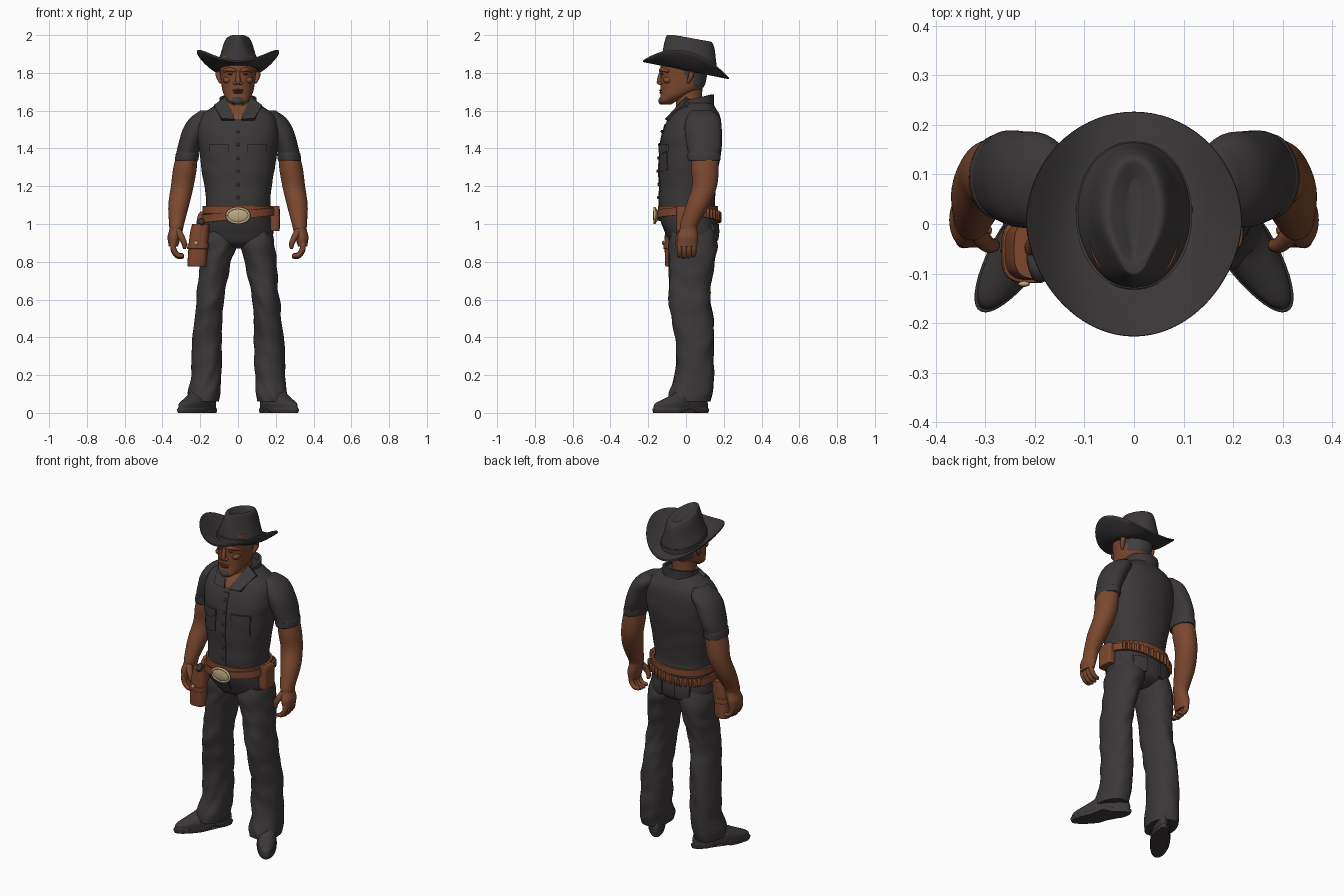
import bpy, bmesh, math
from mathutils import Vector, Matrix, noise
from mathutils.bvhtree import BVHTree

if "Cube" in bpy.data.objects:
    bpy.data.objects.remove(bpy.data.objects["Cube"])

def material(name, rgb):
    m = bpy.data.materials.new(name)
    m.diffuse_color = (*rgb, 1)
    m.use_nodes = True
    m.node_tree.nodes["Principled BSDF"].inputs["Base Color"].default_value = m.diffuse_color
    return m

CLOTH = material("charcoal cloth", (0.045, 0.039, 0.040))
SKIN = material("brown skin", (0.20, 0.065, 0.028))
LIP = material("dark skin", (0.12, 0.036, 0.02))
HAIR = material("grey hair", (0.05, 0.05, 0.053))
LEATHER = material("tan leather", (0.21, 0.062, 0.026))
BRASS = material("pale brass", (0.52, 0.40, 0.22))
METAL = material("dark metal", (0.04, 0.035, 0.035))

# ---------- helpers ----------
def finish(name, bm, mats, rule=None):
    bmesh.ops.recalc_face_normals(bm, faces=bm.faces)
    mats = mats if isinstance(mats, list) else [mats]
    if rule:
        for f in bm.faces:
            f.material_index = rule(f.calc_center_median())
    me = bpy.data.meshes.new(name)
    bm.to_mesh(me)
    bm.free()
    for m in mats:
        me.materials.append(m)
    ob = bpy.data.objects.new(name, me)
    bpy.context.collection.objects.link(ob)
    return ob

def skin(name, rings, mats, s=1, rule=None):
    """Join closed loops of points into one capped surface; s=-1 mirrors x."""
    bm = bmesh.new()
    loops = [[bm.verts.new((p[0] * s, p[1], p[2])) for p in r] for r in rings]
    for a, b in zip(loops, loops[1:]):
        for i in range(len(a)):
            j = (i + 1) % len(a)
            bm.faces.new((a[i], a[j], b[j], b[i]))
    bm.faces.new(loops[0])
    bm.faces.new(loops[-1])
    return finish(name, bm, mats, rule)

def spline(keys, sub):
    k = [Vector(q) for q in keys]
    k = [2 * k[0] - k[1]] + k + [2 * k[-1] - k[-2]]
    out = []
    for i in range(1, len(k) - 2):
        a, b, c, d = k[i - 1:i + 3]
        for j in range(sub):
            t = j / sub
            out.append(0.5 * (2 * b + (c - a) * t + (2 * a - 5 * b + 4 * c - d) * t * t
                              + (3 * b - a - 3 * c + d) * t ** 3))
    return out + [k[-2]]

def oval(a, rx, ry, p):
    c, s = math.sin(a), -math.cos(a)          # angle 0 faces the front
    return (math.copysign(abs(c) ** (2 / p), c) * rx, math.copysign(abs(s) ** (2 / p), s) * ry)

def loft(name, keys, mats, s=1, n=40, sub=5, p=2.0, warp=None, fold=0, rule=None):
    """Horizontal ovals given as (z, x, y, rx, ry), smoothly interpolated."""
    rings = []
    for z, x, y, rx, ry in spline(keys, sub):
        ring = []
        for i in range(n):
            a = math.tau * i / n
            ox, oy = oval(a, rx, ry, p)
            k = 1 + fold * noise.noise((math.sin(a) * 1.2 + 3 * s, math.cos(a) * 1.2, z * 13 + math.sin(a)))
            q = (x + ox * k, y + oy * k, z)
            ring.append(warp(*q) if warp else q)
        rings.append(ring)
    return skin(name, rings, mats, s, rule)

def tube(name, pts, mat, s=1, sub=4, n=12):
    """Round tube through (x, y, z, radius) points with rounded ends."""
    c = spline(pts, sub)
    rings = []
    for i, q in enumerate(c):
        d = (c[min(i + 1, len(c) - 1)] - c[max(i - 1, 0)]).to_3d().normalized()
        rot = d.to_track_quat('Z', 'Y')
        def ring(off, r):
            return [q.to_3d() + d * off + rot @ Vector((math.cos(math.tau * k / n) * r, math.sin(math.tau * k / n) * r, 0)) for k in range(n)]
        if i == 0:
            rings.append(ring(-q[3] * .7, q[3] * .55))
        rings.append(ring(0, q[3]))
        if i == len(c) - 1:
            rings.append(ring(q[3] * .7, q[3] * .55))
    return skin(name, rings, mat, s)

def band(name, rx, ry, cy, zf, h, mat, a0=0, a1=360, thick=.014, n=64, p=2.3):
    rings = []
    for i in range(n + 1):
        a = math.radians(a0 + (a1 - a0) * i / n)
        x, y = oval(a, rx, ry, p)
        k = 1 - thick / rx
        z = zf(x, y + cy)
        rings.append([(x * k, y * k + cy, z), (x, y + cy, z), (x, y + cy, z + h), (x * k, y * k + cy, z + h)])
    return skin(name, rings, mat)

def ball(name, loc, size, mat, n=20):
    bm = bmesh.new()
    bmesh.ops.create_uvsphere(bm, u_segments=n, v_segments=n // 2, radius=1,
                              matrix=Matrix.Translation(loc) @ Matrix.Diagonal((*size, 1)))
    return finish(name, bm, mat)

def tree(ob):
    return BVHTree.FromPolygons([v.co for v in ob.data.vertices], [p.vertices for p in ob.data.polygons])

def surface(bvh, x, z, side=-1):
    hit = bvh.ray_cast(Vector((x, side, z)), Vector((0, -side, 0)))[0]
    return hit.y if hit else 0

def patch(name, bvh, x0, x1, z0, z1, mat, side=-1, point=0, thick=.007):
    """Thin cloth piece laid on a surface; point lowers the middle of the lower edge."""
    rings, nx, nz = [], 8, 10
    for j in range(nz + 1):
        row = []
        for i in range(nx + 1):
            x = x0 + (x1 - x0) * i / nx
            low = z0 - point * (1 - abs(2 * i / nx - 1))
            z = low + (z1 - low) * j / nz
            row.append((x, surface(bvh, x, z, side), z))
        rings.append([(x, y + side * thick, z) for x, y, z in row] + [(x, y - side * .006, z) for x, y, z in row[::-1]])
    return skin(name, rings, mat)

# ---------- shirt ----------
shirt = loft("shirt", [(1.07, 0, .01, .174, .15), (1.12, 0, .005, .17, .147), (1.2, 0, .01, .178, .15),
    (1.3, 0, .015, .195, .157), (1.4, 0, .025, .208, .163), (1.5, 0, .035, .215, .155), (1.57, 0, .045, .195, .135),
    (1.61, 0, .05, .15, .11), (1.65, 0, .05, .085, .085)], [CLOTH, SKIN], n=80, sub=8, p=2.3, fold=.025,
    rule=lambda c: int(c.y < 0 and c.z > 1.53 and abs(c.x) < (c.z - 1.53) * .5))
chest = tree(shirt)
patch("button_placket", chest, -.016, .016, 1.09, 1.53, CLOTH, thick=.005)
for z in (1.14, 1.21, 1.28, 1.35, 1.42, 1.49):
    ball("shirt_button", (0, surface(chest, 0, z) - .007, z), (.009, .006, .009), CLOTH, 12)
band("collar_stand", .098, .098, .05, lambda x, y: 1.6 + .2 * y, .056, CLOTH, 60, 300)

# ---------- trousers ----------
hips = loft("trouser_seat", [(1.09, 0, .01, .172, .15), (1.02, 0, .015, .18, .147), (.95, 0, .03, .187, .135),
    (.9, 0, .035, .165, .115), (.87, 0, .035, .1, .06)], CLOTH, p=2.2)
seat = tree(hips)
patch("fly_flap", seat, -.004, .022, .93, 1.04, CLOTH, thick=.004)

# ---------- both sides ----------
def foot(x, y, z):
    y2, a = y, math.radians(32)
    x *= 1 - .25 * max(0, y / .175) - .15 * max(0, -y / .175) ** 2
    if z < .05:
        z += .022 * math.exp(-((y2 - .035) / .035) ** 2)
    return (.215 + x * math.cos(a) - y * math.sin(a), -.028 + x * math.sin(a) * .6 + y * math.cos(a), z)

for s in (-1, 1):
    loft("sleeve", [(1.335, .272, .095, .057, .08), (1.34, .272, .095, .062, .086), (1.37, .268, .095, .062, .088),
        (1.378, .267, .095, .059, .085), (1.42, .255, .095, .061, .093), (1.5, .225, .09, .068, .098),
        (1.56, .19, .09, .065, .09), (1.6, .165, .085, .035, .055)], CLOTH, s, fold=.03)
    loft("arm", [(1.42, .262, .1, .05, .065), (1.3, .28, .1, .062, .072), (1.2, .295, .098, .06, .066),
        (1.1, .314, .062, .055, .062), (1.0, .325, .018, .04, .048), (.97, .328, .013, .036, .047),
        (.93, .338, .008, .035, .056), (.88, .342, .006, .024, .052)], SKIN, s)
    for i, y in enumerate((-.034, -.009, .016, .041)):
        d = .006 * abs(i - 1.3)
        tube("finger", [(.345, y, .895, .015), (.340, y, .855 + d, .0145), (.320, y, .828 + d, .013),
                        (.295, y - .004, .824 + d, .011)], SKIN, s)
    tube("thumb", [(.320, -.015, .965, .02), (.297, -.04, .925, .017), (.284, -.043, .895, .014), (.283, -.04, .875, .011)], SKIN, s)
    loft("trouser_leg", [(.99, .09, .033, .075, .105), (.9, .1, .035, .095, .128), (.8, .12, .032, .083, .122),
        (.7, .133, .022, .077, .112), (.6, .147, .02, .073, .109), (.5, .157, .033, .073, .11), (.35, .165, .047, .08, .1),
        (.2, .17, .045, .08, .103), (.11, .178, .025, .084, .112), (.06, .18, .02, .08, .108)], CLOTH, s, sub=8, p=2.1, fold=.09)
    loft("boot", [(0, 0, 0, .06, .17), (.012, 0, 0, .063, .175), (.022, 0, 0, .063, .175), (.026, 0, 0, .058, .168),
        (.05, 0, .005, .06, .163), (.08, 0, .035, .058, .125), (.11, 0, .06, .056, .092), (.16, 0, .07, .055, .075)],
        CLOTH, s, sub=4, p=2.2, warp=foot)
    # shirt trim
    off = Vector((0, .022, -.014))
    flap = [Vector(q) for q in ((.065, .0, 1.675), (.018, -.112, 1.555), (.088, -.108, 1.56), (.128, -.01, 1.63))]
    skin("collar_flap", [flap, [q + off for q in flap]], CLOTH, s)
    x0, x1 = sorted((.055 * s, .15 * s))
    patch("chest_pocket", chest, x0, x1, 1.29, 1.41, CLOTH, point=.015, thick=.005)
    patch("pocket_flap", chest, x0 - .004, x1 + .004, 1.385, 1.42, CLOTH, point=.02, thick=.011)
    x0, x1 = sorted((.045 * s, .125 * s))
    patch("back_pocket", seat, x0, x1, .915, 1.0, CLOTH, 1, .015, .014)
    # face sides
    tube("ear", [(.094, .012, 1.825, .012), (.104, .028, 1.82, .015), (.104, .027, 1.785, .014), (.094, .012, 1.752, .009)], SKIN, s)
    tube("brow", [(.018, -.135, 1.812, .009), (.045, -.127, 1.818, .011), (.074, -.094, 1.81, .009)], SKIN, s)
    ball("eye", (.038 * s, -.126, 1.794), (.015, .008, .005), LIP, 12)
    ball("cheek", (.052 * s, -.095, 1.762), (.028, .028, .02), SKIN)
    ball("nostril", (.015 * s, -.136, 1.745), (.011, .013, .01), SKIN, 12)

# ---------- head ----------
loft("neck", [(1.55, 0, .02, .085, .075), (1.62, 0, .018, .072, .07), (1.68, 0, .015, .068, .07), (1.75, 0, .02, .07, .07)], SKIN)
loft("head", [(1.632, 0, -.105, .026, .026), (1.65, 0, -.096, .05, .046), (1.68, 0, -.058, .072, .077),
    (1.72, 0, -.022, .085, .112), (1.78, 0, -.012, .093, .122), (1.83, 0, -.011, .097, .125), (1.89, 0, -.01, .092, .11)],
    [SKIN, HAIR], n=72, sub=8, p=2.2,
    rule=lambda c: int((c.z > 1.725 and c.y > .04) or (c.z > 1.775 and c.y > -.005)
                       or (c.z < 1.673 and c.y < -.1 and abs(c.x) < .032)))
tube("nose", [(0, -.13, 1.805, .01), (0, -.139, 1.775, .012), (0, -.141, 1.75, .0145)], SKIN)
ball("upper_lip", (0, -.132, 1.708), (.03, .01, .006), LIP, 12)
ball("lower_lip", (0, -.131, 1.696), (.025, .011, .006), LIP, 12)
ball("goatee", (0, -.13, 1.652), (.025, .016, .02), HAIR)

# ---------- hat ----------
def brim_ring(t, up):
    ring = []
    for i in range(72):
        a = math.tau * i / 72
        x, y = oval(a, .1 + .117 * t, .135 + .091 * t, 2)
        x *= 1 - .08 * t * max(0, math.cos(a))
        y += .018 * (1 - t)
        ring.append((x, y, 1.812 - .2 * y + .095 * math.sin(a) ** 2 * t ** 1.6 + up))
    return ring

ts = [i / 7 for i in range(8)]
skin("hat_brim", [brim_ring(t, 0) for t in ts] + [brim_ring(1.01, .005)] + [brim_ring(t, .01) for t in ts[::-1]], CLOTH)

def crown(x, y, z):
    h = max(0, (z - 1.83) / .15)
    pinch = math.exp(-((y + .09) / .06) ** 2)
    return (x * (1 - .28 * pinch * h), y, min(2.0, z - .18 * (y - .0)))

loft("hat_crown", [(1.815, 0, .018, .117, .148), (1.85, 0, .018, .113, .146), (1.9, 0, .018, .094, .14),
    (1.95, 0, .02, .079, .132), (1.98, 0, .02, .066, .122), (1.989, 0, .02, .052, .11), (1.981, 0, .02, .034, .092),
    (1.968, 0, .02, .012, .07)], CLOTH, n=64, p=2.1, warp=crown)
band("hat_band", .117, .149, .018, lambda x, y: 1.828 - .18 * y, .02, CLOTH, thick=.012, p=2.1)

# ---------- gun belt ----------
band("waist_belt", .187, .159, .011, lambda x, y: 1.056, .04, LEATHER)
band("gun_belt", .199, .167, .012, lambda x, y: 1.026 + .1 * x - .08 * max(0, y), .042, LEATHER)
for i in range(14):
    a = math.radians(125 + 8.5 * i)
    x, y = oval(a, .2, .169, 2.3)
    z = 1.026 + .1 * x - .08 * max(0, y + .012)
    tube("cartridge_loop", [(x, y + .012, z + .004, .0085), (x, y + .012, z + .044, .0085)], LEATHER, sub=1, n=8)
ball("buckle", (0, -.162, 1.045), (.06, .014, .04), BRASS, 32)
tube("buckle_rim", [(math.cos(t * math.tau / 24) * .059, -.166, 1.045 + math.sin(t * math.tau / 24) * .039, .007)
                    for t in range(25)], BRASS, sub=2, n=8)
loft("belt_pouch", [(.965, .195, .0, .022, .045), (.975, .195, 0, .026, .05), (1.08, .195, 0, .026, .05),
                    (1.095, .195, 0, .02, .046)], LEATHER, p=4)
loft("holster", [(.775, -.217, -.055, .042, .048), (.785, -.217, -.055, .05, .055), (.88, -.211, -.055, .051, .058),
    (.96, -.203, -.052, .05, .06), (1.0, -.196, -.05, .046, .06)], LEATHER, p=3)
band_keys = [(.868, -.212, -.055, .055, .062), (.872, -.212, -.055, .057, .064), (.893, -.21, -.055, .057, .064), (.897, -.21, -.055, .055, .062)]
loft("holster_strap", band_keys, LEATHER, p=3)
ball("holster_stud", (-.222, -.121, .9), (.012, .006, .012), BRASS, 12)
tube("holster_hanger", [(-.2, -.06, .97, .02), (-.2, -.045, 1.01, .02), (-.192, -.03, 1.05, .018)], LEATHER)
tube("revolver_grip", [(-.2, -.06, .99, .018), (-.197, -.085, 1.015, .017), (-.19, -.105, 1.005, .016)], METAL)

# ---------- smooth shading ----------
bpy.ops.object.select_all(action='SELECT')
bpy.context.view_layer.objects.active = shirt
bpy.ops.object.shade_smooth_by_angle(angle=math.radians(50))
